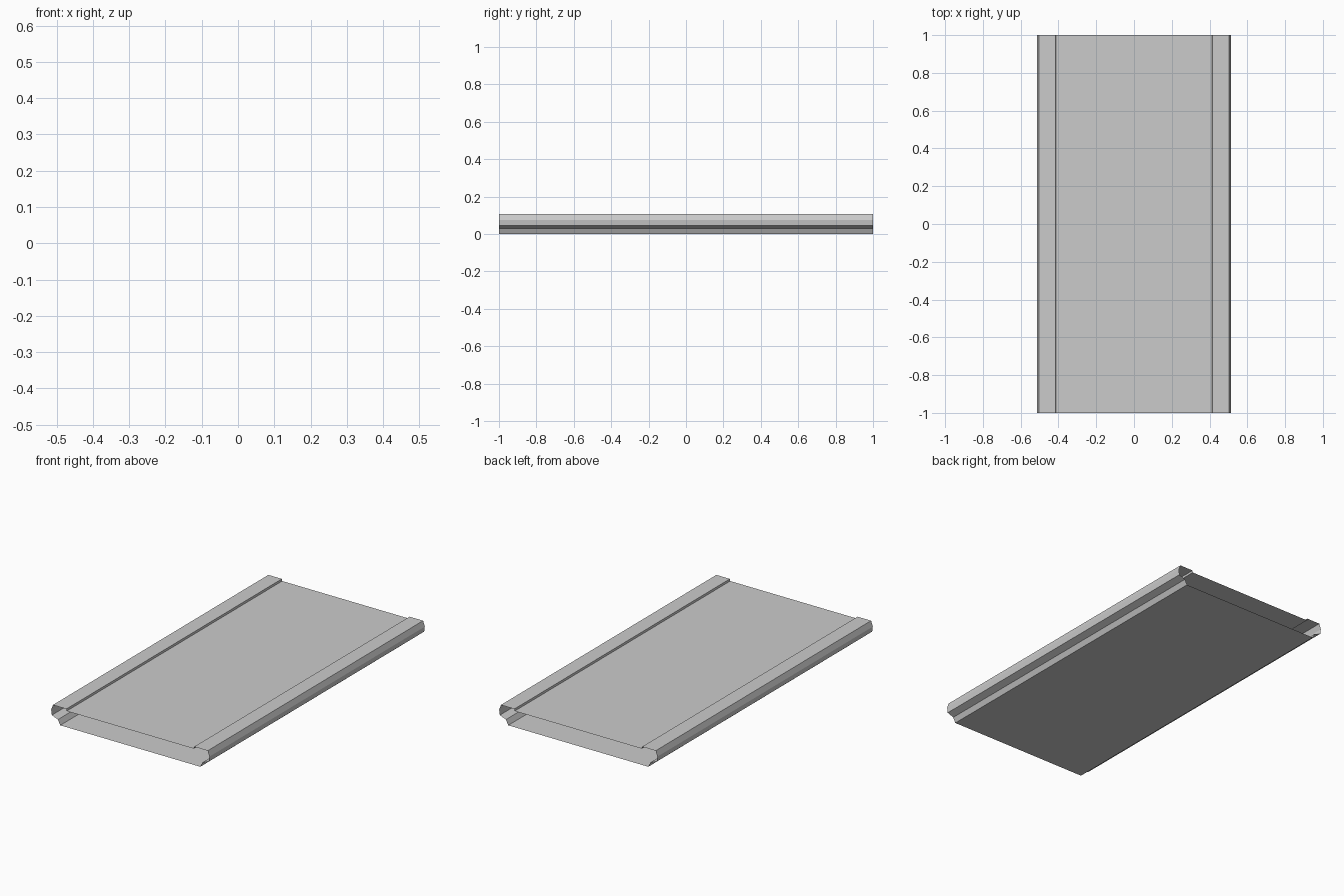
import bpy

if "Cube" in bpy.data.objects:
    bpy.data.objects.remove(bpy.data.objects["Cube"])

# Half of the cross-section (x, z): bottom edge, joint groove, rounded rim, raised flange, recessed deck
half = [(0.455, 0.0), (0.47, 0.03), (0.51, 0.045), (0.514, 0.075),
        (0.503, 0.107), (0.415, 0.107), (0.413, 0.095)]

# Closed profile: right half, then its mirror image
profile = half + [(-x, z) for x, z in reversed(half)]
n = len(profile)

# Hollow panel skin, open at both ends
verts = [(x, y, z) for y in (-1, 1) for x, z in profile]
faces = [(i, (i + 1) % n, n + (i + 1) % n, n + i) for i in range(n)]
faces = [tuple(reversed(f)) for f in faces]

mesh = bpy.data.meshes.new("panel_skin")
mesh.from_pydata(verts, [], faces)
mesh.update()
panel = bpy.data.objects.new("panel_skin", mesh)
bpy.context.collection.objects.link(panel)
